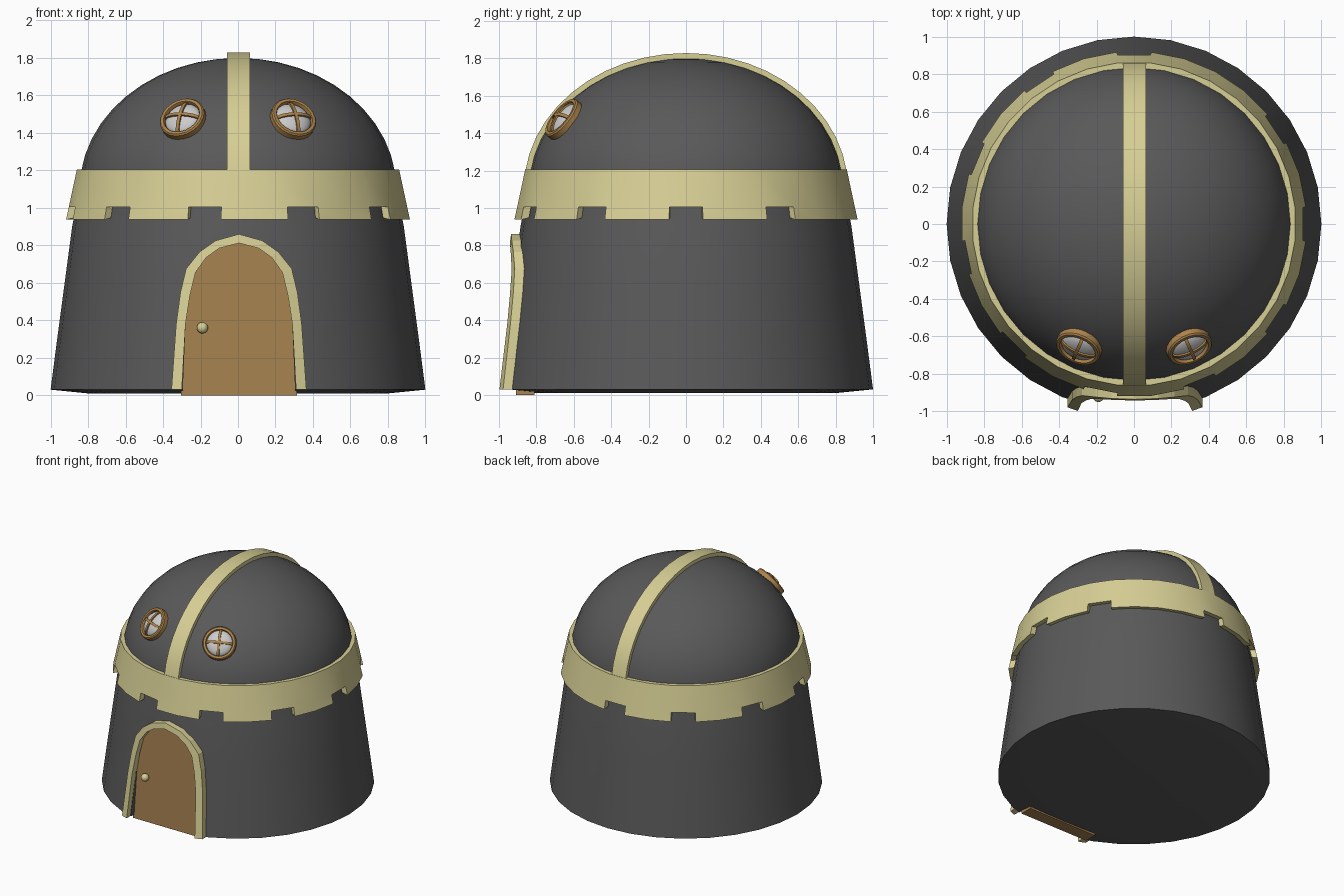
import bpy, bmesh
from math import sin, cos, pi, radians, sqrt
from mathutils import Vector

if "Cube" in bpy.data.objects:
    bpy.data.objects.remove(bpy.data.objects["Cube"])


def material(name, color):
    m = bpy.data.materials.new(name)
    m.diffuse_color = (*color, 1)
    m.use_nodes = True
    m.node_tree.nodes["Principled BSDF"].inputs["Base Color"].default_value = m.diffuse_color
    return m


STONE = material("dark_stone", (0.10, 0.10, 0.10))
TRIM = material("pale_gold", (0.68, 0.62, 0.30))
WOOD = material("door_wood", (0.38, 0.22, 0.08))
RIM = material("window_wood", (0.42, 0.23, 0.07))
GLASS = material("window_glass", (0.62, 0.62, 0.64))


def finish(name, bm, mat=None, angle=None):
    bmesh.ops.remove_doubles(bm, verts=bm.verts, dist=1e-5)
    bmesh.ops.recalc_face_normals(bm, faces=bm.faces)
    me = bpy.data.meshes.new(name)
    bm.to_mesh(me)
    bm.free()
    ob = bpy.data.objects.new(name, me)
    bpy.context.collection.objects.link(ob)
    if mat:
        me.materials.append(mat)
    if angle:
        smooth(ob, angle)
    return ob


def smooth(ob, angle):
    bpy.ops.object.select_all(action='DESELECT')
    ob.select_set(True)
    bpy.context.view_layer.objects.active = ob
    bpy.ops.object.shade_smooth_by_angle(angle=radians(angle))


def lathe(name, profile, n, mat, closed=False, angle=None):
    """Revolve (r, z) points about z; closed joins last point to first."""
    bm = bmesh.new()
    rings = [[bm.verts.new((r * sin(2 * pi * i / n), -r * cos(2 * pi * i / n), z))
              for i in range(n)] for r, z in profile]
    for k in range(len(rings) - (0 if closed else 1)):
        a, b = rings[k], rings[(k + 1) % len(rings)]
        for i in range(n):
            j = (i + 1) % n
            bm.faces.new((a[i], a[j], b[j], b[i]))
    bmesh.ops.remove_doubles(bm, verts=bm.verts, dist=1e-5)
    bmesh.ops.dissolve_degenerate(bm, edges=bm.edges, dist=1e-6)
    return finish(name, bm, mat, angle)


def loft(name, sections, mat, angle=None):
    """Join equal cross-section loops into a capped bar."""
    bm = bmesh.new()
    loops = [[bm.verts.new(p) for p in s] for s in sections]
    m = len(loops[0])
    for a, b in zip(loops, loops[1:]):
        for i in range(m):
            j = (i + 1) % m
            bm.faces.new((a[i], a[j], b[j], b[i]))
    bm.faces.new(loops[0])
    bm.faces.new(loops[-1][::-1])
    return finish(name, bm, mat, angle)


# Tower body: tapered wall running into a dome
A, B, Z0 = 0.845, 0.70, 1.10
WALL = [(1.0, 0.03), (0.965, 0.3), (0.925, 0.6), (0.885, 0.9), (A, Z0)]
profile = [(0, 0.01), (0.8, 0.01)] + WALL
profile += [(A * cos(t * pi / 24), Z0 + B * sin(t * pi / 24)) for t in range(1, 12)] + [(0, Z0 + B)]
body = lathe("tower_body", profile, 32, STONE)


def wall_radius(z):
    for (r0, z0), (r1, z1) in zip(WALL, WALL[1:]):
        if z <= z1:
            return r0 + (r1 - r0) * (z - z0) / (z1 - z0)
    return A


def wall_y(x, z):
    return -sqrt(wall_radius(z) ** 2 - x * x)


# Door arch: half outlines (inner and outer), mirrored
IN = [(0.305, 0.03), (0.285, 0.38), (0.262, 0.53), (0.232, 0.655), (0.175, 0.735), (0.105, 0.785), (0, 0.812)]
OUT = [(0.36, 0.03), (0.335, 0.38), (0.312, 0.55), (0.282, 0.675), (0.21, 0.765), (0.125, 0.825), (0, 0.86)]
CX = 0.005


def arch(half):
    return [(-x, z) for x, z in half] + half[-2::-1]


def arch_slab(name, zbot, grow, front, back, mat):
    pts = [(x * grow, z) for x, z in arch([(IN[0][0], zbot)] + IN[1:])]
    return loft(name, [[(CX + x, front(z), z) for x, z in pts],
                       [(CX + x, back, z) for x, z in pts]], mat)


# Recess for the door cut out of the wall
cutter = arch_slab("door_cutter", -0.1, 1.0, lambda z: -1.2, -0.85, None)
cutter.hide_render = True
cutter.hide_viewport = False
mod = body.modifiers.new("door_recess", 'BOOLEAN')
mod.operation, mod.object, mod.solver = 'DIFFERENCE', cutter, 'EXACT'
bpy.context.view_layer.objects.active = body
bpy.ops.object.modifier_apply(modifier=mod.name)
bpy.data.objects.remove(cutter)
smooth(body, 30)

# Door and its raised frame, which follows the wall
arch_slab("door", 0.0, 1.015, lambda z: -0.91 + 0.04 * z, -0.81, WOOD)
frame = []
for (xi, zi), (xo, zo) in zip(arch(IN), arch(OUT)):
    frame.append([(CX + xi, wall_y(xi, zi) - 0.045, zi), (CX + xo, wall_y(xo, zo) - 0.045, zo),
                  (CX + xo, wall_y(xo, zo) + 0.02, zo), (CX + xi, -0.855, zi)])
loft("door_frame", frame, TRIM)

# Door knob
bm = bmesh.new()
bmesh.ops.create_uvsphere(bm, u_segments=16, v_segments=10, radius=0.03)
bmesh.ops.translate(bm, verts=bm.verts, vec=(-0.19, -0.92, 0.36))
finish("door_knob", bm, TRIM, 60)

# Brim band with a notched lower edge: 32 segments, every third one short
N = 32
GAPS = {i % N for i in range(-16, 12, 3)}
bm = bmesh.new()
LEVELS = [(0.864, 0.825, 1.205, 1.205), (0.907, 0.865, 1.005, 1.01), (0.922, 0.877, 0.937, 0.947)]


def ring(r, z):
    return [bm.verts.new((r * sin(2 * pi * (i - .5) / N), -r * cos(2 * pi * (i - .5) / N), z)) for i in range(N)]


o = [ring(ro, zo) for ro, ri, zo, zi in LEVELS]
n = [ring(ri, zi) for ro, ri, zo, zi in LEVELS]
for i in range(N):
    j = (i + 1) % N
    depth = 1 if i in GAPS else 2
    bm.faces.new((o[0][i], o[0][j], n[0][j], n[0][i]))
    bm.faces.new((o[depth][i], o[depth][j], n[depth][j], n[depth][i]))
    for k in range(depth):
        for s in (o, n):
            bm.faces.new((s[k][i], s[k][j], s[k + 1][j], s[k + 1][i]))
    if (i in GAPS) != (j in GAPS):
        bm.faces.new((o[1][j], o[2][j], n[2][j], n[1][j]))
bmesh.ops.delete(bm, geom=[v for v in bm.verts if not v.link_faces], context='VERTS')
finish("notched_band", bm, TRIM, 30)

# Crest strip over the dome from front to back
crest = []
for t in range(1, 24):
    c, s = cos(t * pi / 24), sin(t * pi / 24)
    inner = (-(A - 0.015) * c, Z0 + (B - 0.015) * s)
    outer = (-(A + 0.022) * c, Z0 + (B + 0.028) * s)
    crest.append([(x, *p) for x, p in ((-0.06, inner), (0.065, inner), (0.065, outer), (-0.06, outer))])
loft("dome_crest", crest, TRIM, 30)

# Round windows: rim, bulging glass and curved cross bars, mirrored left and right
for side, label in ((-1, "left"), (1, "right")):
    normal = Vector((side * 0.33, -0.73, 0.60)).normalized()
    quat = normal.to_track_quat('Z', 'Y')
    parts = [lathe(label + "_window_rim", [(0.098, -0.04), (0.125, -0.04), (0.125, 0.022), (0.118, 0.03), (0.102, 0.03),
                                           (0.098, 0.02)], 24, RIM, True, 30),
             lathe(label + "_window_glass", [(0.1 * cos(t * pi / 12), 0.045 * sin(t * pi / 12))
                                             for t in range(7)], 24, GLASS, False, 60)]
    for across in (0, 1):
        bar = []
        for t in range(13):
            c, s = cos(t * pi / 12), sin(t * pi / 12)
            sec = [(w, 0.102 * c, 0.045 * s + h) for w, h in ((-.009, -.004), (.009, -.004), (.009, .01), (-.009, .01))]
            bar.append([(q[1], -q[0], q[2]) if across else q for q in sec])
        parts.append(loft(f"{label}_window_bar_{across + 1}", bar, RIM, 30))
    for p in parts:
        p.rotation_mode = 'QUATERNION'
        p.rotation_quaternion = quat
        p.location = (side * 0.292, -0.65, 1.47)
